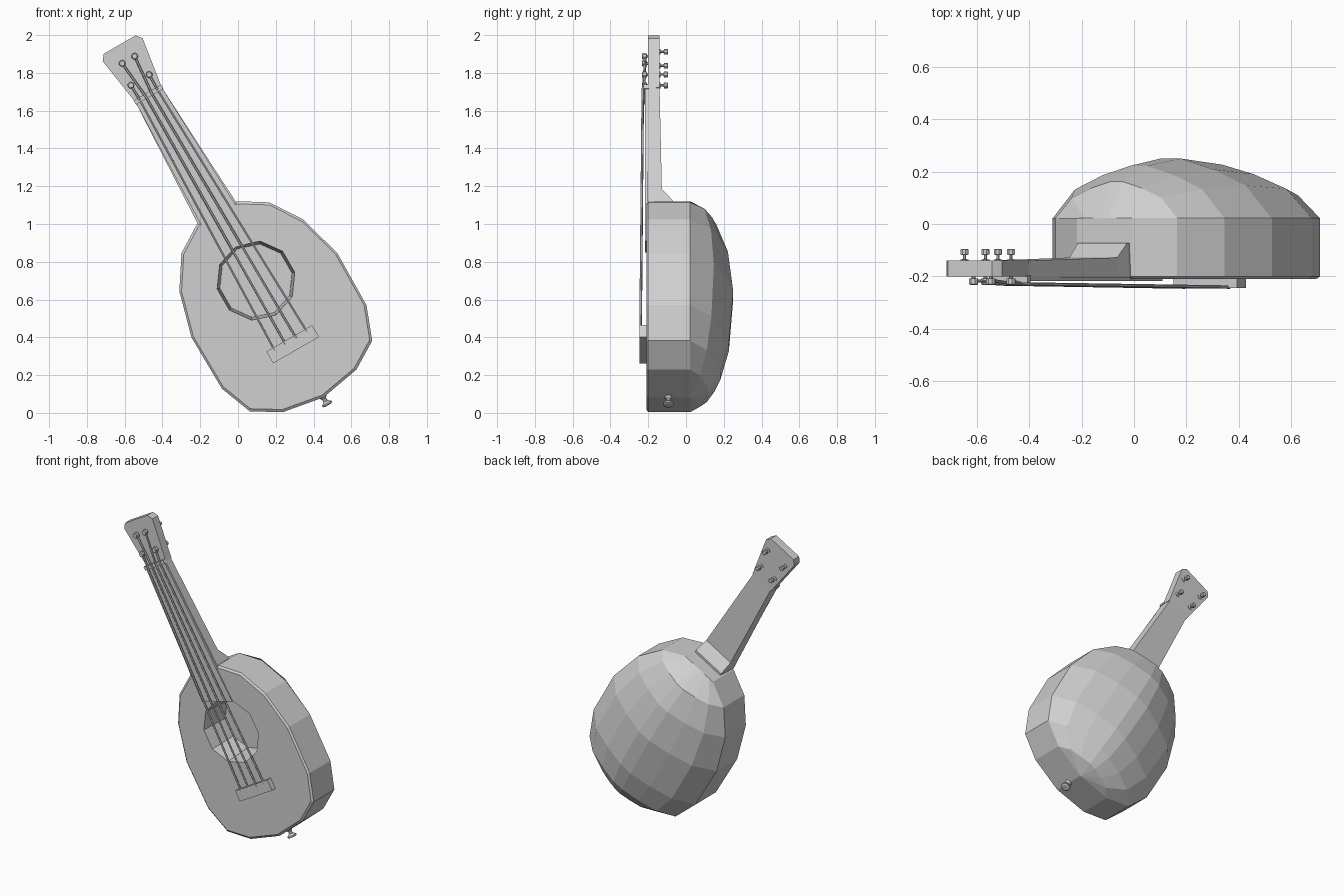
import bpy, bmesh, math
from mathutils import Matrix, Vector

cube = bpy.data.objects.get("Cube")
if cube:
    bpy.data.objects.remove(cube, do_unlink=True)

grey = bpy.data.materials.new("plain_grey")
grey.use_nodes = True
grey.diffuse_color = (0.63, 0.63, 0.63, 1)
grey.node_tree.nodes["Principled BSDF"].inputs["Base Color"].default_value = grey.diffuse_color

# Parts are made upright around the sound hole, then the whole thing leans
LEAN = Matrix.Translation((0.095, 0, 0.70)) @ Matrix.Rotation(math.radians(-30), 4, 'Y')


def finish(name, bm):
    bmesh.ops.remove_doubles(bm, verts=bm.verts, dist=0.0005)
    bmesh.ops.recalc_face_normals(bm, faces=bm.faces)
    mesh = bpy.data.meshes.new(name)
    bm.to_mesh(mesh)
    bm.free()
    mesh.materials.append(grey)
    obj = bpy.data.objects.new(name, mesh)
    obj.matrix_world = LEAN
    bpy.context.collection.objects.link(obj)
    return obj


def ring(bm, points, y):
    return [bm.verts.new((x, y, z)) for x, z in points]


def band(bm, a, b):
    n = len(a)
    for i in range(n):
        bm.faces.new((a[i], a[(i + 1) % n], b[(i + 1) % n], b[i]))


def mirrored(half):
    return half + [(-x, z) for x, z in reversed(half)]


def plate(name, points, front, back):
    """Outline of (x, z) points extruded in depth."""
    bm = bmesh.new()
    a, b = ring(bm, points, front), ring(bm, points, back)
    band(bm, a, b)
    bm.faces.new(a)
    bm.faces.new(b)
    return finish(name, bm)


def turned(bm, profile, origin, axis, sides=8):
    """Lathe of (radius, distance) pairs along an axis."""
    turn = Vector((0, 0, 1)).rotation_difference(Vector(axis)).to_matrix()
    rings = []
    for r, d in profile:
        loop = []
        for i in range(sides):
            a = math.tau * i / sides
            p = Vector((r * math.cos(a), r * math.sin(a), d))
            loop.append(bm.verts.new(turn @ p + Vector(origin)))
        rings.append(loop)
    for a, b in zip(rings, rings[1:]):
        band(bm, a, b)
    bm.faces.new(rings[0])
    bm.faces.new(rings[-1])


# Body: half width, height and bowl depth of each cross-section
SECTIONS = [(0.122, 0.415, 0), (0.268, 0.324, 0.14), (0.379, 0.155, 0.2),
            (0.446, -0.09, 0.228), (0.442, -0.405, 0.205), (0.374, -0.583, 0.16),
            (0.225, -0.674, 0.095), (0, -0.714, 0)]
SIDE_BACK, SIDE_FRONT, FACE = 0.022, -0.2, -0.21
right = [(w, z) for w, z, d in SECTIONS]
outline = right + [(-w, z) for w, z in reversed(right[:-1])]
inner = [(x * 0.975, (z + 0.15) * 0.975 - 0.15) for x, z in outline]

bm = bmesh.new()
rim_back = ring(bm, outline, SIDE_BACK)
rim_front = ring(bm, outline, SIDE_FRONT)
face_edge = ring(bm, inner, FACE)
band(bm, rim_back, rim_front)
band(bm, rim_front, face_edge)

# Sound hole: a slightly tapered pocket with a flat floor
angles = [math.tau * (i + 0.5) / 10 for i in range(10)]
hole = ring(bm, [(0.21 * math.cos(a), 0.21 * math.sin(a)) for a in angles], FACE)
floor = ring(bm, [(0.195 * math.cos(a), 0.195 * math.sin(a)) for a in angles], 0)
band(bm, hole, floor)
bm.faces.new(floor)
edges = []
for loop in (face_edge, hole):
    for i, v in enumerate(loop):
        w = loop[(i + 1) % len(loop)]
        edges.append(bm.edges.get((v, w)))
bmesh.ops.triangle_fill(bm, edges=edges, use_beauty=True)

# Ribbed bowl at the back, as fractions of each section's width and depth
RIBS = mirrored([(1, 0), (0.74, 0.55), (0.42, 0.82), (0.1, 1)])
grid = [[bm.verts.new((w * x, SIDE_BACK + d * h, z)) for x, h in RIBS] for w, z, d in SECTIONS]
for a, b in zip(grid, grid[1:]):
    for i in range(len(RIBS) - 1):
        bm.faces.new((a[i], a[i + 1], b[i + 1], b[i]))
finish("body", bm)

# Neck with a heel flaring into the body: half width, height, back depth
bm = bmesh.new()
loops = []
for w, z, back in [(0.08, 1.14, -0.14), (0.112, 0.5, -0.128), (0.116, 0.43, -0.072), (0.116, 0.4, -0.072)]:
    loops.append([bm.verts.new(p) for p in
                  ((-w, -0.205, z), (w, -0.205, z), (w * 0.94, back, z), (-w * 0.94, back, z))])
for a, b in zip(loops, loops[1:]):
    band(bm, a, b)
bm.faces.new(loops[0])
bm.faces.new(loops[-1])
finish("neck", bm)

plate("fretboard", [(-0.08, 1.13), (0.08, 1.13), (0.116, 0.175), (-0.11, 0.235)], -0.217, -0.2)
plate("nut", mirrored([(0.084, 1.15), (0.084, 1.125)]), -0.226, -0.195)
plate("headstock", mirrored([(0.098, 1.443), (0.122, 1.411), (0.08, 1.135)]), -0.2, -0.14)
plate("bridge", mirrored([(0.14, -0.353), (0.14, -0.425)]), -0.245, -0.205)

# Tuning pegs: posts at the front, stems and knobs at the back
POSTS = [(-0.056, 1.227), (-0.038, 1.35), (0.038, 1.35), (0.056, 1.227)]
KNOBS = mirrored([(0.074, 1.357), (0.057, 1.227)])
bm = bmesh.new()
for x, z in POSTS:
    turned(bm, [(0.008, 0), (0.008, 0.008), (0.018, 0.01), (0.018, 0.03), (0.014, 0.034)],
           (x, -0.199, z), (0, -1, 0))
for x, z in KNOBS:
    turned(bm, [(0.016, 0), (0.016, 0.005), (0.006, 0.007), (0.006, 0.022), (0.016, 0.025),
                (0.016, 0.043), (0.012, 0.046)], (x, -0.141, z), (0, 1, 0))
finish("tuning_pegs", bm)

# Strings run from the posts over the nut to the bridge
bm = bmesh.new()
for i, (x, z) in enumerate(POSTS):
    step = i - 1.5
    path = [Vector((x, -0.215, z)), Vector((step * 0.036, -0.229, 1.138)),
            Vector((step * 0.066, -0.241, -0.37))]
    for a, b in zip(path, path[1:]):
        turned(bm, [(0.0065, 0), (0.0065, (b - a).length)], a, (b - a).normalized(), 6)
finish("strings", bm)

# Strap button at the tail
bm = bmesh.new()
turned(bm, [(0.024, 0), (0.012, 0.015), (0.014, 0.03), (0.03, 0.042), (0.03, 0.05), (0.02, 0.054)],
       (0, -0.093, -0.708), (0, 0, -1), 10)
finish("strap_button", bm)
